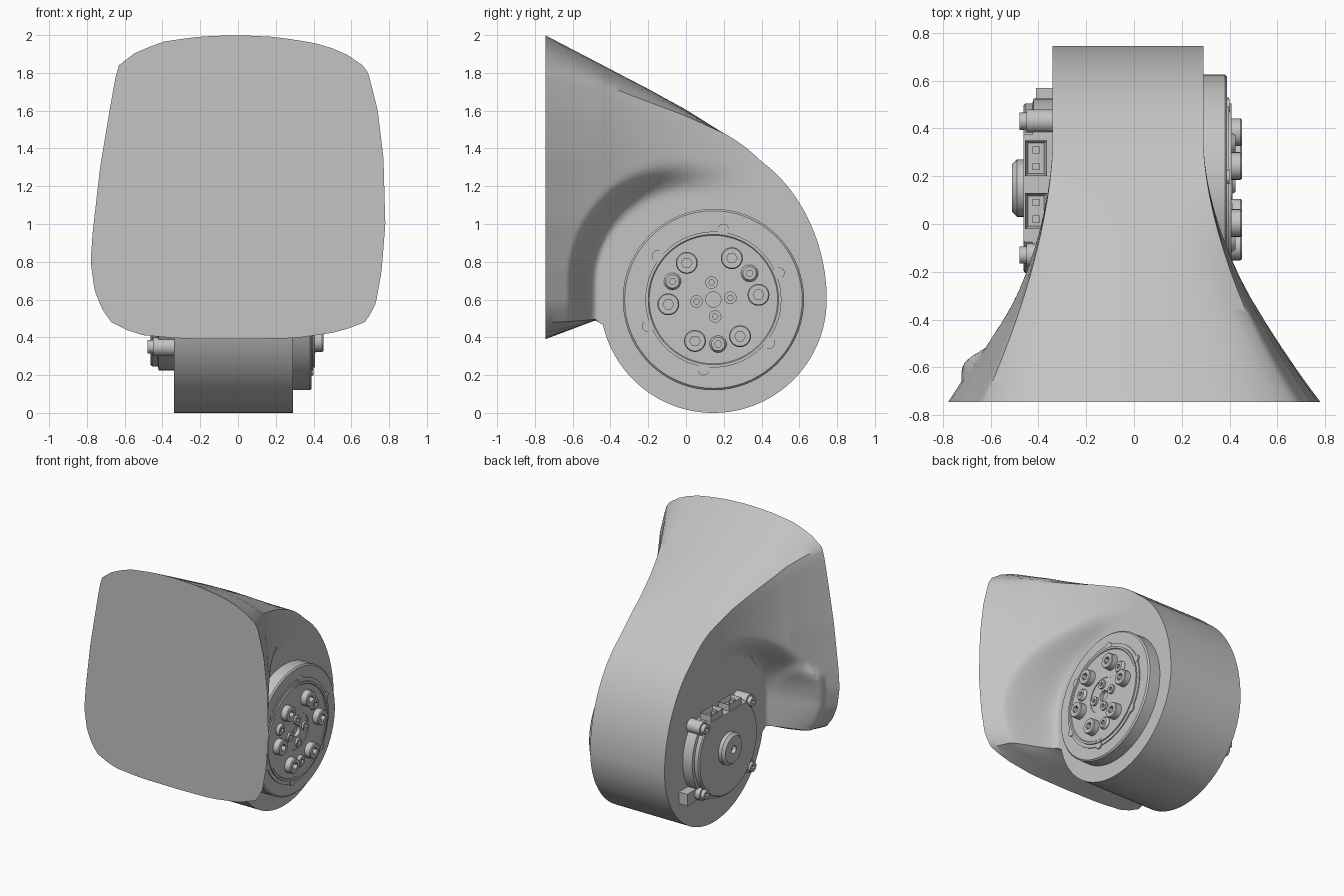
import bpy, bmesh
from math import sin, cos, pi, acos, sqrt, hypot, radians

old = bpy.data.objects.get("Cube")
if old:
    bpy.data.objects.remove(old, do_unlink=True)

grey = bpy.data.materials.new("plain_grey")
grey.use_nodes = True
grey.diffuse_color = (0.55, 0.55, 0.55, 1)
grey.node_tree.nodes["Principled BSDF"].inputs["Base Color"].default_value = (0.55, 0.55, 0.55, 1)

CY, CZ, R = 0.145, 0.6, 0.6      # drum axis and radius
FRONT = -0.745
LEFT, RIGHT = -0.34, 0.29        # flat drum sides


def finish(bm, name, angle=30):
    bmesh.ops.recalc_face_normals(bm, faces=bm.faces)
    mesh = bpy.data.meshes.new(name)
    bm.to_mesh(mesh)
    bm.free()
    mesh.materials.append(grey)
    ob = bpy.data.objects.new(name, mesh)
    bpy.context.scene.collection.objects.link(ob)
    bpy.ops.object.select_all(action='DESELECT')
    ob.select_set(True)
    bpy.context.view_layer.objects.active = ob
    bpy.ops.object.shade_smooth_by_angle(angle=radians(angle))
    return ob


def loft(bm, rings):
    """Bridge equal closed rings of points and cap both ends."""
    loops = [[bm.verts.new(p) for p in ring] for ring in rings]
    n = len(loops[0])
    for a, b in zip(loops, loops[1:]):
        for i in range(n):
            j = (i + 1) % n
            bm.faces.new((a[i], a[j], b[j], b[i]))
    bm.faces.new(loops[0])
    bm.faces.new(loops[-1])


def turned(name, y, z, profile, n=48, socket=None, top=9):
    """Turned part along x; profile is (radius, x); socket is (radius, depth) of a hex hole."""
    def ring(r, x, hexed=False):
        pts = []
        for i in range(n):
            a = 2 * pi * i / n
            q = r * cos(pi / 6) / cos(a % (pi / 3) - pi / 6) if hexed else r
            pts.append((x, y + q * cos(a), min(z + q * sin(a), top)))
        return pts
    rings = [ring(r, x) for r, x in profile]
    if socket:
        x = profile[-1][1]
        rings += [ring(socket[0], x, True), ring(socket[0], x - socket[1], True)]
    bm = bmesh.new()
    loft(bm, rings)
    return finish(bm, name)


def lerp_table(table, t):
    for (a, u), (b, v) in zip(table, table[1:]):
        if t <= b:
            return u + (v - u) * max(0, t - a) / (b - a)
    return table[-1][1]


def smooth(a, b, t):
    t = min(1, max(0, (t - a) / (b - a)))
    return t * t * (3 - 2 * t)


# ---- housing: drum that flares into a rounded square mouth ----
right_side = [(.48, .67), (.52, .70), (.58, .73), (.75, .76), (1.0, .78), (1.35, .77),
              (1.6, .74), (1.8, .69), (1.84, .66)]
left_side = [(.48, -.67), (.55, -.72), (.65, -.76), (.8, -.78), (.95, -.77), (1.3, -.73),
             (1.6, -.68), (1.77, -.65), (1.84, -.63)]
top_edge = [(-.63, 1.84), (-.54, 1.91), (-.4, 1.965), (-.2, 1.993), (0, 2), (.2, 1.99),
            (.4, 1.96), (.55, 1.915), (.66, 1.84)]
bottom_edge = [(-.67, .48), (-.54, .415), (-.3, .393), (0, .39), (.3, .395), (.54, .43), (.67, .48)]


def z_top(y):
    if y < 0.2:
        return lerp_table([(FRONT, 2), (-.2, 1.715), (0, 1.605), (.2, 1.48)], y)
    k = lerp_table([(.2, 1.474), (.4, 1.345), (.55, 1.32), (.745, 1.28)], y)
    return CZ + k * sqrt(max(0, R * R - (y - CY) ** 2))


def z_bottom(y):
    if y < -0.44:
        return lerp_table([(FRONT, .39), (-.48, .49), (-.44, .466)], y)
    return CZ - sqrt(max(0, R * R - (y - CY) ** 2))


def flare(y, z, left):
    """Share of the full mouth width, with a scoop cut round the drum."""
    k = (max(0, 0.35 - y) / (0.35 - FRONT)) ** 1.7
    if left and y < -0.5:
        k = max(k, 0.87 * (1 - smooth(.9, 1.3, z)))
    d = hypot(y, max(0, z - 0.7)) if y < 0 else max(0, z - 0.7)
    return k * smooth(.47, .63, d)


def section(y):
    zb, zt = z_bottom(y), z_top(y)
    crown = min(1, max(0, (0.2 - y) / (0.2 - FRONT)))
    sole = min(1, max(0, (-0.46 - y) / (-0.46 - FRONT)))
    n, m = 44, 16

    def place(fx, fz, u, v):
        # blend a mouth point with its matching rectangle point
        v_mouth = (fz - .39) / 1.61
        c = sole + (crown - sole) * v
        z = zb + (zt - zb) * (v + (v_mouth - v) * c)
        flat = LEFT + (RIGHT - LEFT) * u
        return flat, z, fx

    pts = []
    for i in range(n):
        v = i / n
        fz = .48 + 1.36 * v
        flat, z, fx = place(lerp_table(right_side, fz), fz, 1, v)
        pts.append((flat + (fx - flat) * flare(y, z, False), y, z))
    kr, kl = [flare(y, place(0, 1.84, 0, 1)[1], s) for s in (False, True)]
    for i in range(m):
        u = 1 - i / m
        fx = -.63 + 1.29 * u
        flat, z, fx = place(fx, lerp_table(top_edge, fx), u, 1)
        pts.append((flat + (fx - flat) * (kl + (kr - kl) * u), y, z))
    for i in range(n):
        v = 1 - i / n
        fz = .48 + 1.36 * v
        flat, z, fx = place(lerp_table(left_side, fz), fz, 0, v)
        pts.append((flat + (fx - flat) * flare(y, z, True), y, z))
    kr, kl = [flare(y, place(0, .48, 0, 0)[1], s) for s in (False, True)]
    for i in range(m):
        u = i / m
        fx = -.67 + 1.34 * u
        flat, z, fx = place(fx, lerp_table(bottom_edge, fx), u, 0)
        pts.append((flat + (fx - flat) * (kl + (kr - kl) * u), y, z))
    return pts


t0 = acos((CY + 0.44) / R)
stations = [FRONT + (-0.44 - FRONT) * i / 24 for i in range(24)]
stations += [CY - R * cos(t0 + (pi - 0.02 - t0) * i / 64) for i in range(65)]
bm = bmesh.new()
loft(bm, [section(y) for y in stations])
finish(bm, "housing", 35)

# ---- output flange on the +x side ----
turned("flange", CY, CZ, [(.48, .27), (.48, .38), (.47, .39), (.385, .39), (.385, .397), (.36, .397),
                          (.36, .407), (.345, .407), (.34, .402), (.135, .402), (.135, .397),
                          (.04, .397), (.04, .37)], 72)


def around(name, count, start, dist, profile, socket):
    for i in range(count):
        a = radians(start + 360 * i / count)
        turned(f"{name}_{i + 1}", CY + dist * cos(a), CZ + dist * sin(a), profile, 24, socket)


around("flange_tab", 6, 22, .375, [(.03, .38), (.03, .4)], None)
around("large_bolt", 6, 6, .24, [(.058, .39), (.058, .445), (.053, .452)], (.028, .035))
around("pin_bolt", 3, 36, .237, [(.045, .39), (.045, .41), (.035, .425)], (.018, .015))
around("hub_bolt", 4, 6, .09, [(.033, .385), (.033, .412)], (.015, .015))

# ---- motor on the -x side, with a flat top ----
turned("motor_body", .15, CZ, [(.375, -.32), (.375, -.42), (.355, -.425), (.355, -.455), (.345, -.463)], 64, top=.87)
turned("motor_boss", .15, CZ, [(.12, -.45), (.12, -.49), (.1, -.51), (.03, -.51), (.03, -.48)], 40)
for i, (sy, sz) in enumerate([(-1, -1), (-1, 1), (1, -1), (1, 1)]):
    y, z = .15 + .28 * sy, CZ + .25 * sz
    turned(f"motor_lug_{i + 1}", y, z, [(.05, -.32), (.05, -.45)], 24)
    turned(f"motor_screw_{i + 1}", y, z, [(.036, -.44), (.036, -.48)], 24, (.016, -.02))


def box(name, x, y, z, rim=0):
    """Box from three (low, high) spans; rim hollows out the top."""
    bm = bmesh.new()
    loft(bm, [[(x[0], y[0], h), (x[1], y[0], h), (x[1], y[1], h), (x[0], y[1], h)] for h in z])
    if rim:
        bm.normal_update()
        lid = max(bm.faces, key=lambda f: f.calc_center_median().z)
        bmesh.ops.inset_region(bm, faces=[lid], thickness=rim, use_even_offset=True)
        for v in lid.verts:
            v.co.z -= 0.04
    return finish(bm, name)


for i, y in enumerate((-.02, .2)):
    box(f"connector_{i + 1}", (-.455, -.365), (y, y + .15), (.85, .92), .012)
    for j in (0, 1):
        c = y + .04 + .07 * j
        box(f"contact_{i + 1}_{j + 1}", (-.425, -.395), (c - .015, c + .015), (.87, .905))
box("motor_bracket", (-.41, -.32), (.43, .57), (.3, .39))
